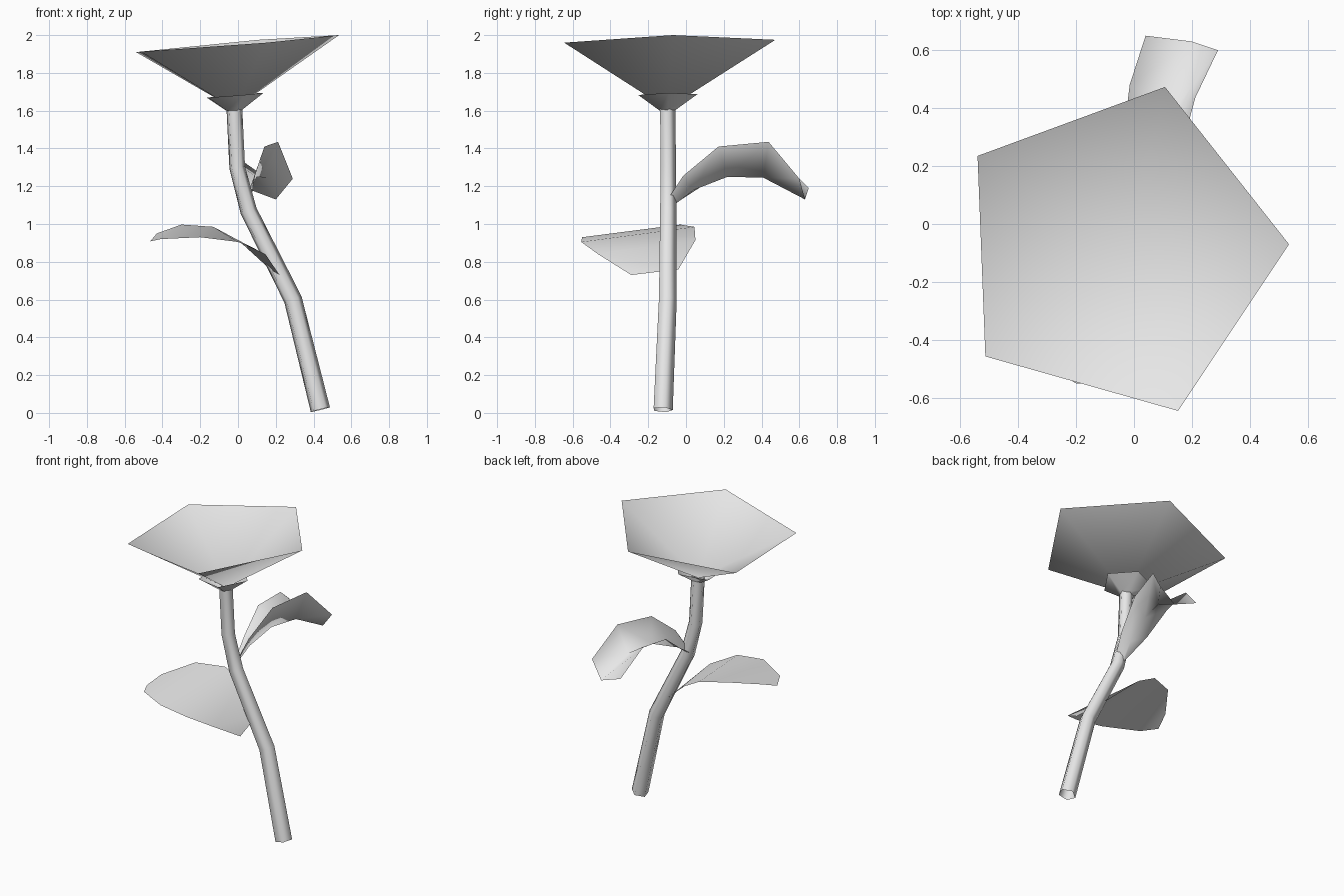
import bpy
import bmesh
from math import cos, sin, tau
from mathutils import Vector

default_cube = bpy.data.objects.get("Cube")
if default_cube:
    bpy.data.objects.remove(default_cube, do_unlink=True)

# One plain colour for the whole plant
grey = bpy.data.materials.new("light grey")
grey.use_nodes = True
colour = (0.8, 0.8, 0.8, 1)
grey.diffuse_color = colour
grey.node_tree.nodes["Principled BSDF"].inputs["Base Color"].default_value = colour


def skin_rows(name, rows, closed=False):
    """Join neighbouring rows of points into one smooth open sheet or tube."""
    bm = bmesh.new()
    grid = [[bm.verts.new(point) for point in row] for row in rows]
    for lower, upper in zip(grid, grid[1:]):
        count = len(upper)
        for i in range(count if closed else count - 1):
            j = (i + 1) % count
            if len(lower) == 1:
                bm.faces.new((lower[0], upper[j], upper[i]))
            else:
                bm.faces.new((lower[i], lower[j], upper[j], upper[i]))
    for face in bm.faces:
        face.smooth = True
    mesh = bpy.data.meshes.new(name)
    bm.to_mesh(mesh)
    bm.free()
    mesh.materials.append(grey)
    part = bpy.data.objects.new(name, mesh)
    bpy.context.collection.objects.link(part)
    return part


def ring(centre, axis, radius, sides=5):
    """Regular ring of points square to the axis."""
    across = Vector((0, 1, 0)).cross(axis).normalized()
    along = axis.cross(across).normalized()
    angles = [tau * (i + 0.2) / sides for i in range(sides)]
    return [centre + radius * (cos(a) * across + sin(a) * along) for a in angles]


# Stem: open five-sided tube along a bent path
path = [Vector(p) for p in ((0.435, -0.125, 0.017), (0.29, -0.1, 0.6),
                            (0.055, -0.097, 1.07), (-0.005, -0.097, 1.3),
                            (-0.02, -0.1, 1.61))]
radii = (0.055, 0.051, 0.047, 0.044, 0.044)
stem_rings = []
for i, (point, radius) in enumerate(zip(path, radii)):
    before = path[max(i - 1, 0)]
    after = path[min(i + 1, len(path) - 1)]
    axis = (point - before).normalized() + (after - point).normalized()
    stem_rings.append(ring(point, axis, radius))
skin_rows("stem", stem_rings, closed=True)

# Flower: open five-cornered bowl rising from the stem top
heart = path[-1]
rim = [Vector(p) for p in ((0.535, -0.07, 2.0), (0.107, 0.473, 1.975),
                           (-0.54, 0.235, 1.91), (-0.513, -0.457, 1.912),
                           (0.152, -0.645, 1.96))]
skin_rows("flower_bowl", [[heart], rim], closed=True)

# Calyx: small flared collar below the bowl, echoing its outline
collar = []
for scale, drop in ((0.075, 0.035), (0.28, 0.025)):
    collar.append([heart + (p - heart) * scale - Vector((0, 0, drop)) for p in rim])
skin_rows("calyx", collar, closed=True)

# Lower leaf: broad arched blade, from its pointed end to its blunt end
skin_rows("lower_leaf", [
    [(0.22, -0.29, 0.73)],
    [(0.145, -0.465, 0.84), (0.17, -0.04, 0.76)],
    [(0, -0.555, 0.905), (0, 0.05, 0.915)],
    [(-0.2, -0.55, 0.93), (-0.13, 0.045, 0.985)],
    [(-0.41, -0.43, 0.92), (-0.3, -0.03, 0.997)],
    [(-0.465, -0.32, 0.908), (-0.43, -0.21, 0.95)],
])

# Upper leaf: channelled blade arching backwards, each row edge, midrib, edge
skin_rows("upper_leaf", [
    [(0.02, -0.07, 1.1), (0.03, -0.115, 1.06), (0.06, -0.13, 1.08)],
    [(-0.02, 0.1, 1.21), (0.06, 0.04, 1.18), (0.09, -0.015, 1.255)],
    [(-0.04, 0.275, 1.34), (0.1, 0.22, 1.25), (0.14, 0.172, 1.41)],
    [(-0.015, 0.48, 1.36), (0.15, 0.41, 1.245), (0.212, 0.437, 1.435)],
    [(0.04, 0.65, 1.19), (0.2, 0.63, 1.13), (0.29, 0.6, 1.24)],
])
